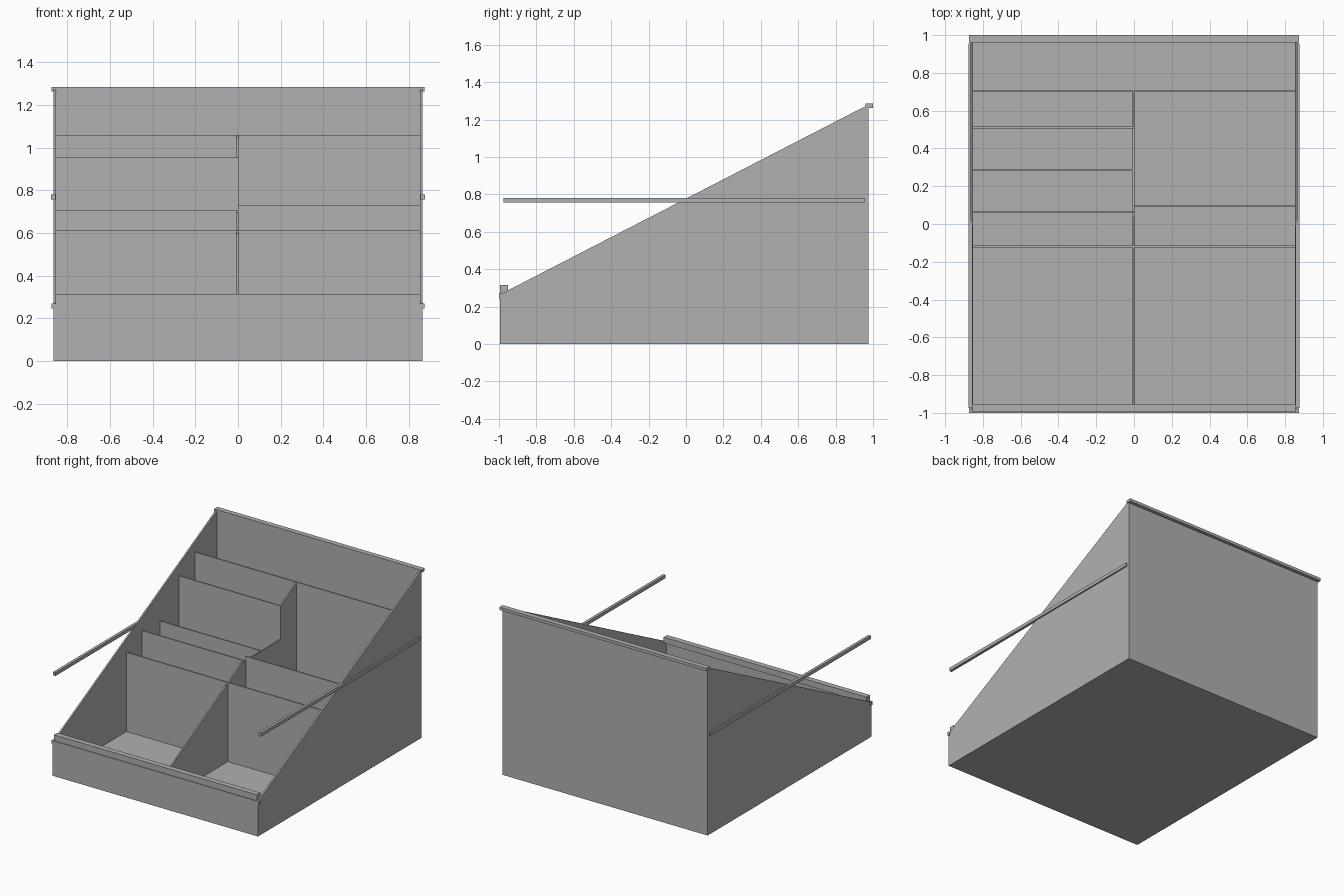
import bpy
import bmesh

cube = bpy.data.objects.get("Cube")
if cube:
    bpy.data.objects.remove(cube, do_unlink=True)

# One grey board material
grey = bpy.data.materials.new("board_grey")
grey.use_nodes = True
COLOUR = (0.44, 0.44, 0.44, 1)
grey.diffuse_color = COLOUR
grey.node_tree.nodes["Principled BSDF"].inputs["Base Color"].default_value = COLOUR


def panel(name, profile, x0, x1):
    """Extrude a (y, z) profile from x0 to x1."""
    bm = bmesh.new()
    face = bm.faces.new([bm.verts.new((x0, y, z)) for y, z in profile])
    grown = bmesh.ops.extrude_face_region(bm, geom=[face])["geom"]
    moved = [v for v in grown if isinstance(v, bmesh.types.BMVert)]
    bmesh.ops.translate(bm, verts=moved, vec=(x1 - x0, 0, 0))
    bmesh.ops.recalc_face_normals(bm, faces=bm.faces)
    mesh = bpy.data.meshes.new(name)
    bm.to_mesh(mesh)
    bm.free()
    mesh.materials.append(grey)
    obj = bpy.data.objects.new(name, mesh)
    bpy.context.collection.objects.link(obj)
    return obj


def box(name, x0, x1, y0, y1, z0, z1):
    return panel(name, [(y0, z0), (y1, z0), (y1, z1), (y0, z1)], x0, x1)


OUT, IN = 0.865, 0.853      # outer and inner faces of the side walls
FRONT, BACK = -0.995, 0.975
T = 0.012                   # board thickness


def slope(y):
    """Height of the inner dividers at depth y."""
    return 0.676 + 0.545 * y


# Outer case
side_profile = [(FRONT, 0), (BACK, 0), (BACK, 1.28), (FRONT, 0.265)]
for side, s in (("left", 1), ("right", -1)):
    panel(side + "_wall", side_profile, s * IN, s * OUT)
    box(side + "_side_rail", s * 0.855, s * 0.876, -0.975, 0.955, 0.756, 0.781)
box("floor", -IN, IN, FRONT, BACK, 0, 0.008)
box("front_wall", -IN, IN, FRONT, FRONT + T, 0, 0.265)
box("back_wall", -IN, IN, BACK - T, BACK, 0, 1.28)

# Edge trims
box("front_trim", -0.873, 0.873, -1.0, -0.978, 0.245, 0.27)
box("front_lip", -0.855, 0.855, -0.995, -0.953, 0.27, 0.315)
box("back_trim", -0.873, 0.873, 0.96, 1.0, 1.263, 1.285)

# Cross dividers: name, x range, depth, top height
dividers = [
    ("rear_divider", -IN, IN, 0.705, slope(0.705)),
    ("middle_divider", -IN, IN, -0.12, slope(-0.12)),
    ("left_divider", 0, IN, 0.095, slope(0.095)),
    ("right_tall_divider", -IN, 0, 0.51, slope(0.51)),
    ("right_inner_divider", -IN, 0, 0.285, 0.695),
    ("right_short_divider", -IN, 0, 0.065, 0.707),
]
for name, x0, x1, y, top in dividers:
    box(name, x0, x1, y - 0.005, y + 0.005, 0, top)

# Lengthwise divider with a level notch
notch_front, notch_back, notch_z = 0.04, 0.505, 0.695
panel("centre_divider", [
    (-0.985, 0), (0.705, 0), (0.705, slope(0.705)),
    (notch_back, slope(notch_back)), (notch_back, notch_z),
    (notch_front, notch_z), (-0.985, slope(-0.985)),
], -0.007, 0.003)
